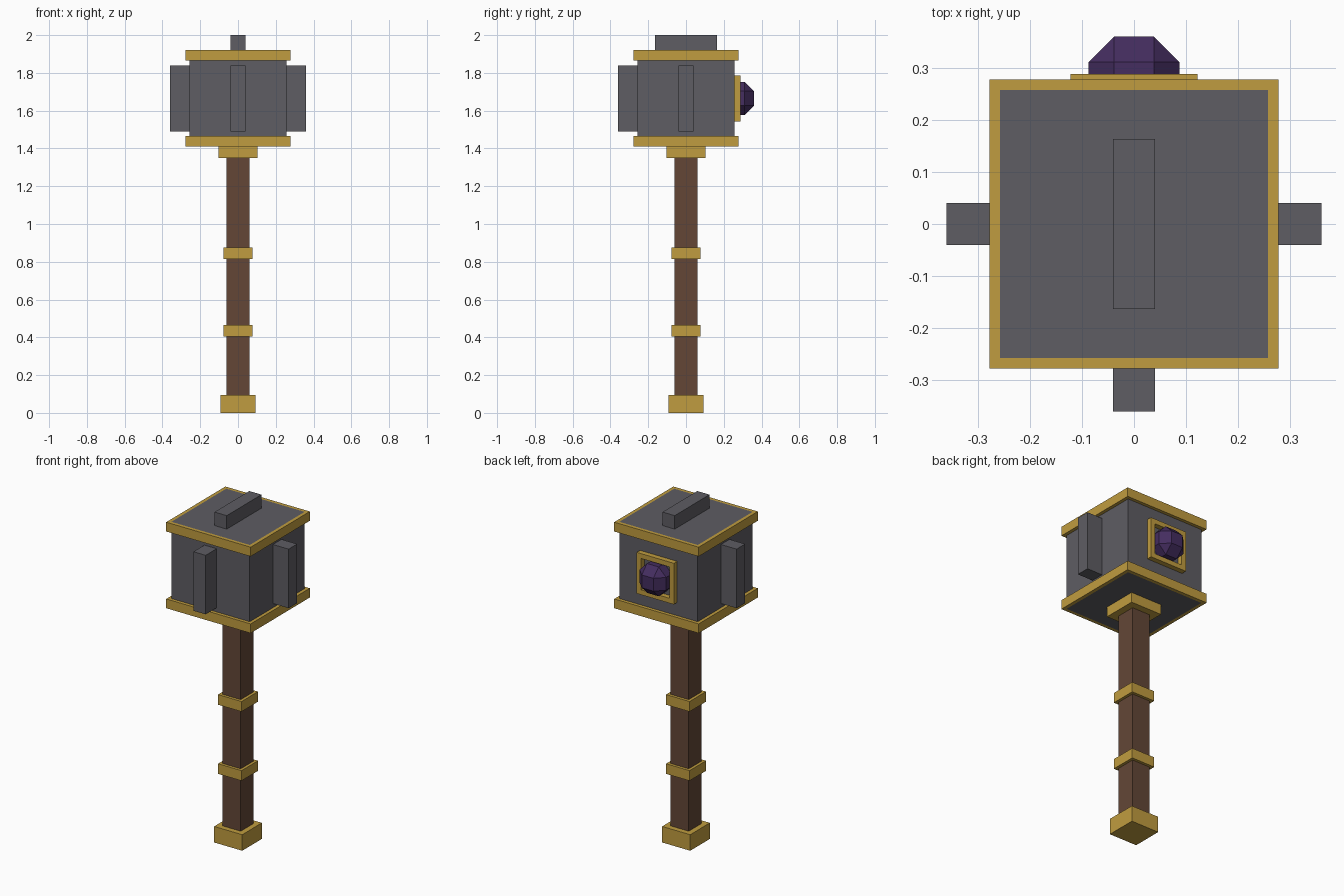
import bpy
import bmesh
from math import radians
from mathutils import Matrix, Vector

if "Cube" in bpy.data.objects:
    bpy.data.objects.remove(bpy.data.objects["Cube"])


def make_material(name, rgb):
    mat = bpy.data.materials.new(name)
    mat.use_nodes = True
    mat.diffuse_color = (*rgb, 1)
    mat.node_tree.nodes["Principled BSDF"].inputs["Base Color"].default_value = (*rgb, 1)
    return mat


gold = make_material("gold", (0.53, 0.335, 0.05))
iron = make_material("dark iron", (0.112, 0.109, 0.125))
wood = make_material("brown wood", (0.125, 0.062, 0.037))
purple = make_material("purple gem", (0.058, 0.026, 0.115))


def finish(name, bm, mat):
    bmesh.ops.recalc_face_normals(bm, faces=bm.faces)
    mesh = bpy.data.meshes.new(name)
    bm.to_mesh(mesh)
    bm.free()
    mesh.materials.append(mat)
    obj = bpy.data.objects.new(name, mesh)
    bpy.context.collection.objects.link(obj)
    return obj


def box(name, mat, low, high, bevel=0):
    """Box between two corners, optionally with chamfered edges."""
    low, high = Vector(low), Vector(high)
    bm = bmesh.new()
    bmesh.ops.create_cube(bm, size=1)
    bmesh.ops.scale(bm, vec=high - low, verts=bm.verts)
    bmesh.ops.translate(bm, vec=(low + high) / 2, verts=bm.verts)
    if bevel:
        bmesh.ops.bevel(bm, geom=bm.edges[:], offset=bevel, segments=1,
                        profile=0.5, affect='EDGES')
    return finish(name, bm, mat)


def column(name, mat, half, z0, z1):
    return box(name, mat, (-half, -half, z0), (half, half, z1))


def frame(name, mat, outer, inner, z0, z1):
    """Square ring made by carrying a rectangular section round four corners."""
    bm = bmesh.new()
    section = [(outer, z0), (outer, z1), (inner, z1), (inner, z0)]
    rings = []
    for k in range(4):
        turn = Matrix.Rotation(radians(90 * k), 3, 'Z')
        rings.append([bm.verts.new(turn @ Vector((r, r, z))) for r, z in section])
    for k in range(4):
        a, b = rings[k], rings[(k + 1) % 4]
        for i in range(4):
            j = (i + 1) % 4
            bm.faces.new((a[i], a[j], b[j], b[i]))
    return finish(name, bm, mat)


# Handle with its gold fittings
column("pommel", gold, 0.092, 0, 0.095)
column("handle", wood, 0.06, 0.095, 1.35)
for name, z in (("lower_band", 0.405), ("upper_band", 0.815)):
    column(name, gold, 0.077, z, z + 0.06)
column("collar", gold, 0.103, 1.35, 1.41)

# Head block and its rims
HEAD = 0.257
column("head", iron, HEAD, 1.41, 1.92)
frame("bottom_rim", gold, 0.277, HEAD, 1.41, 1.465)
frame("top_rim", gold, 0.277, HEAD, 1.865, 1.92)

# Ribs on the front, both sides and the top
for name, angle in (("front_rib", 0), ("left_rib", 90), ("right_rib", -90)):
    rib = box(name, iron, (-0.04, -0.36, 1.49), (0.04, -HEAD, 1.84))
    rib.rotation_euler.z = radians(angle)
box("top_rib", iron, (-0.04, -0.163, 1.92), (0.04, 0.163, 2.0))

# Gem set in a square frame on the back
GEM_Z = 1.665
setting = frame("gem_frame", gold, 0.122, 0.093, 0, 0.031)
setting.location = (0, HEAD, GEM_Z)
setting.rotation_euler.x = radians(-90)
box("gem", purple, (-0.087, 0.186, GEM_Z - 0.087), (0.087, 0.36, GEM_Z + 0.087), bevel=0.049)
